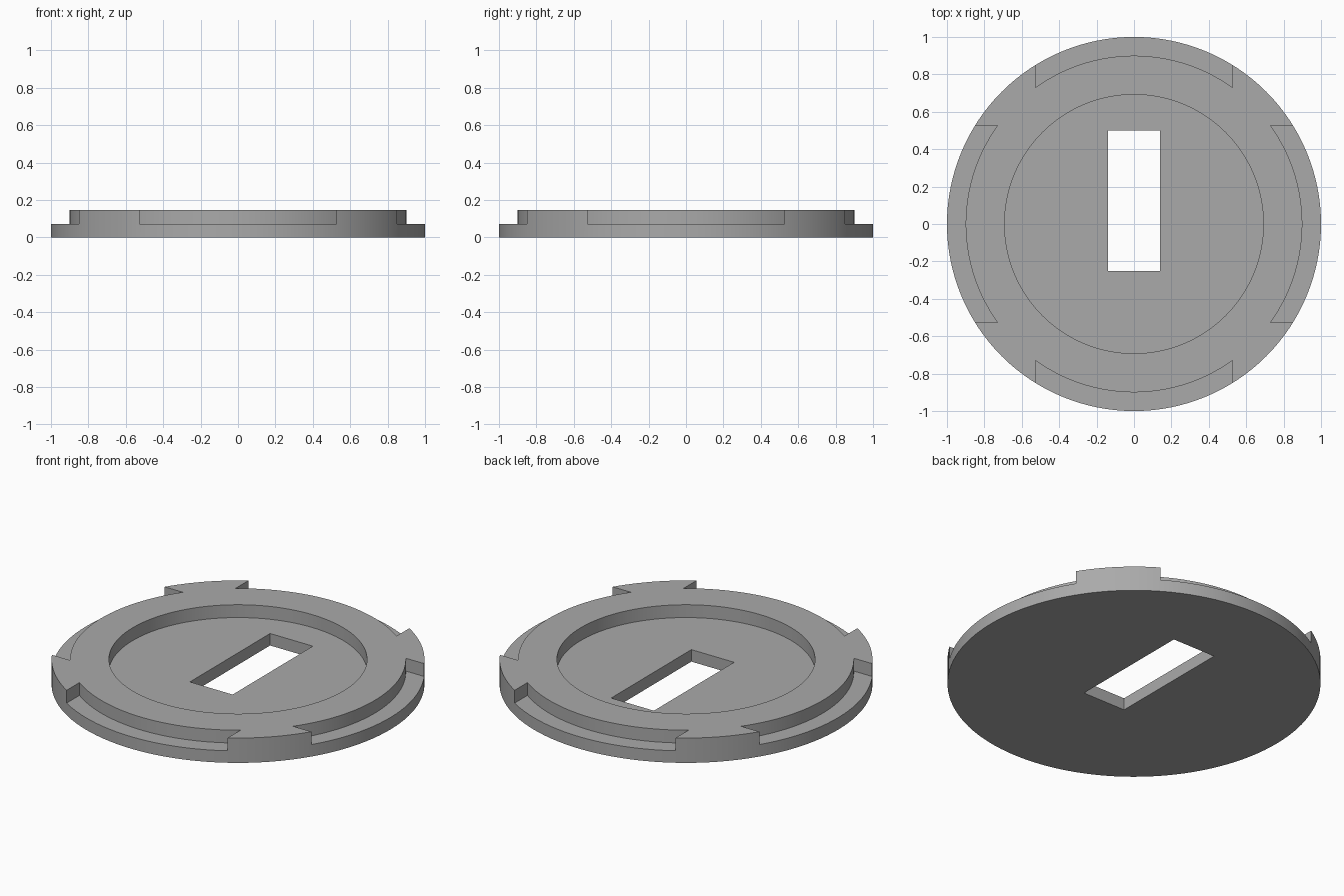
import bpy
import math

old = bpy.data.objects.get("Cube")
if old:
    bpy.data.objects.remove(old, do_unlink=True)

RIM, STEP, RECESS = 1.0, 0.9, 0.692      # radii
TOP, LEDGE = 0.147, 0.071                # heights
SEGMENTS = 128

grey = bpy.data.materials.new("grey")
grey.use_nodes = True
colour = (0.40, 0.40, 0.40, 1)
grey.diffuse_color = colour
grey.node_tree.nodes["Principled BSDF"].inputs["Base Color"].default_value = colour


def cylinder(name, radius, z0, z1):
    bpy.ops.mesh.primitive_cylinder_add(vertices=SEGMENTS, radius=radius, depth=z1 - z0,
                                        location=(0, 0, (z0 + z1) / 2))
    obj = bpy.context.object
    obj.name = name
    obj.data.materials.append(grey)
    return obj


def box(name, low, high):
    centre = [(a + b) / 2 for a, b in zip(low, high)]
    bpy.ops.mesh.primitive_cube_add(size=1, location=centre)
    obj = bpy.context.object
    obj.name = name
    obj.scale = [b - a for a, b in zip(low, high)]
    bpy.ops.object.transform_apply(location=True, rotation=False, scale=True)
    obj.data.materials.append(grey)
    return obj


def cut(target, cutter):
    mod = target.modifiers.new("cut", 'BOOLEAN')
    mod.operation = 'DIFFERENCE'
    mod.solver = 'EXACT'
    mod.object = cutter
    bpy.context.view_layer.objects.active = target
    bpy.ops.object.modifier_apply(modifier=mod.name)
    bpy.data.objects.remove(cutter, do_unlink=True)


# Round plate with a shallow recess and an off-centre slot
plate = cylinder("round_plate", RIM, 0, TOP)
cut(plate, cylinder("recess_cutter", RECESS, LEDGE, TOP + 0.1))
cut(plate, box("slot_cutter", (-0.14, -0.25, -0.1), (0.14, 0.5, 0.3)))

# Four straight-ended ledges around the rim, leaving four lugs
for i in range(4):
    ledge = box("ledge_cutter", (-0.527, 0.6, LEDGE), (0.527, 1.2, TOP + 0.1))
    cut(ledge, cylinder("step_cutter", STEP, -0.1, 0.5))
    ledge.rotation_euler.z = i * math.pi / 2
    cut(plate, ledge)

# Smooth round walls with crisp edges
bpy.ops.object.select_all(action='DESELECT')
plate.select_set(True)
bpy.context.view_layer.objects.active = plate
bpy.ops.object.shade_smooth_by_angle(angle=math.radians(30))
